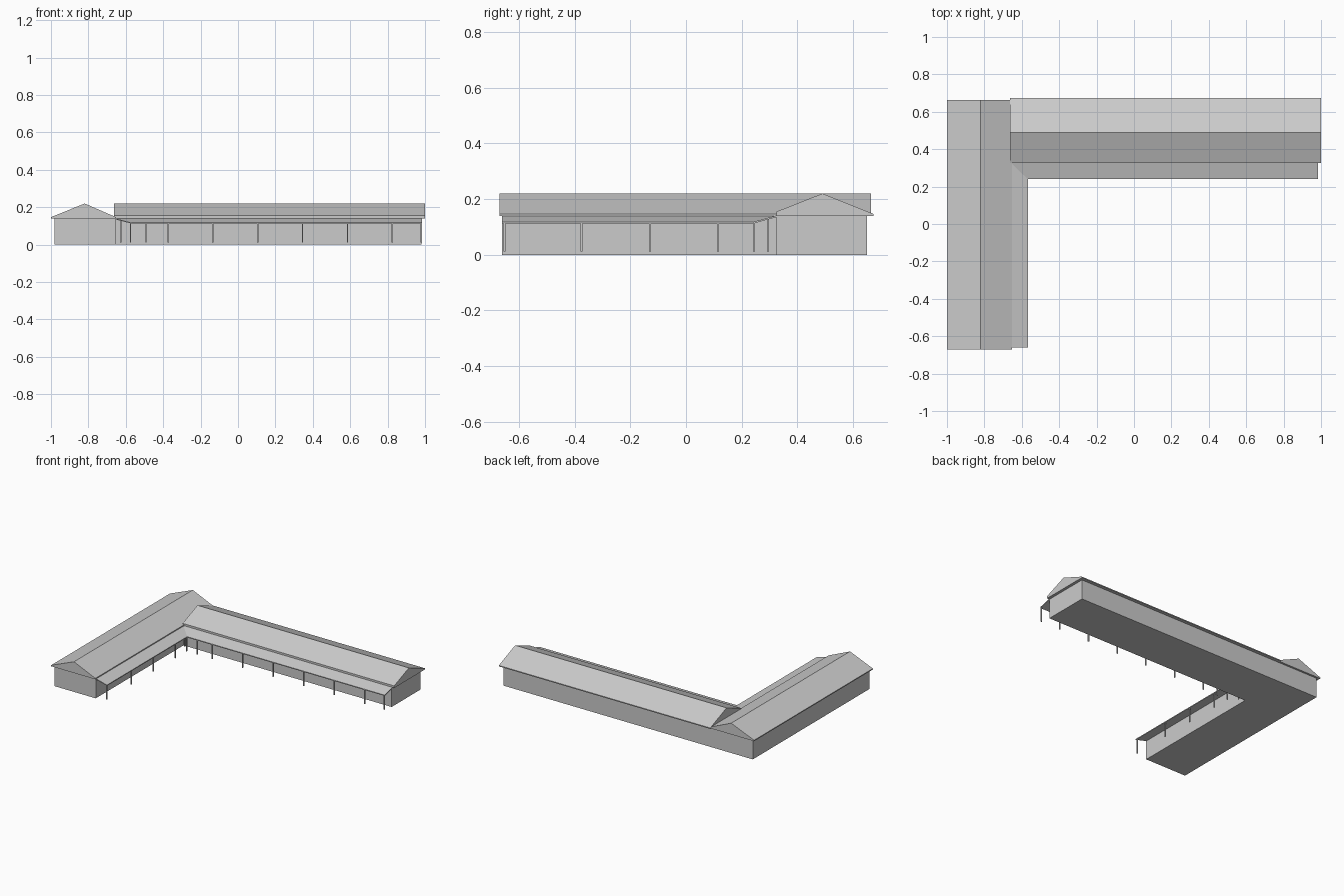
import bpy, bmesh
from mathutils import Vector

if "Cube" in bpy.data.objects:
    bpy.data.objects.remove(bpy.data.objects["Cube"])


def make_object(name, bm):
    bmesh.ops.recalc_face_normals(bm, faces=bm.faces)
    mesh = bpy.data.meshes.new(name)
    bm.to_mesh(mesh)
    bm.free()
    obj = bpy.data.objects.new(name, mesh)
    bpy.context.collection.objects.link(obj)
    return obj


def extrude(name, points, direction):
    """Closed solid from a planar outline pushed along a direction."""
    bm = bmesh.new()
    face = bm.faces.new([bm.verts.new(p) for p in points])
    moved = bmesh.ops.extrude_face_region(bm, geom=[face], use_keep_orig=True)
    verts = [v for v in moved["geom"] if isinstance(v, bmesh.types.BMVert)]
    bmesh.ops.translate(bm, verts=verts, vec=Vector(direction))
    return make_object(name, bm)


def box(name, x0, x1, y0, y1, z0, z1):
    return extrude(name, [(x0, y0, z0), (x1, y0, z0), (x1, y1, z0), (x0, y1, z0)],
                   (0, 0, z1 - z0))


WALL_TOP = 0.14
RIDGE = 0.22

# Walls of the two wings
box("left_wing_walls", -0.98, -0.656, -0.66, 0.65, 0, WALL_TOP)
box("back_wing_walls", -0.656, 0.98, 0.325, 0.65, 0, WALL_TOP)

# Gabled roofs with a thin eave edge
left_profile = [(-1.0, WALL_TOP), (-1.0, 0.147), (-0.82, RIDGE),
                (-0.652, 0.147), (-0.652, WALL_TOP)]
extrude("left_wing_roof", [(x, -0.67, z) for x, z in left_profile], (0, 1.334, 0))
back_profile = [(0.325, WALL_TOP), (0.325, 0.155), (0.49, RIDGE),
                (0.673, 0.147), (0.673, WALL_TOP)]
extrude("back_wing_roof", [(-0.662, y, z) for y, z in back_profile], (1.662, 0, 0))

# Lean-to veranda roofs, mitred where they meet in the inner corner
HIGH, LOW = 0.141, 0.118
drop = (0, 0, -0.006)
extrude("left_veranda_roof", [(-0.656, -0.66, HIGH), (-0.568, -0.66, LOW),
                              (-0.568, 0.24, LOW), (-0.656, 0.325, HIGH)], drop)
extrude("back_veranda_roof", [(-0.656, 0.325, HIGH), (-0.568, 0.24, LOW),
                              (0.985, 0.24, LOW), (0.985, 0.325, HIGH)], drop)

# Slim veranda posts
left_posts = [(-0.575, y) for y in (-0.652, -0.375, -0.13, 0.115)]
back_posts = [(x, 0.244) for x in (-0.575, -0.492, -0.373, -0.135, 0.105,
                                   0.345, 0.585, 0.825, 0.979)]
H = 0.0035
for i, (x, y) in enumerate(left_posts + back_posts + [(-0.627, 0.295)]):
    top = 0.115 if i < len(left_posts + back_posts) else 0.129
    box(f"veranda_post_{i + 1}", x - H, x + H, y - H, y + H, 0.012, top)
